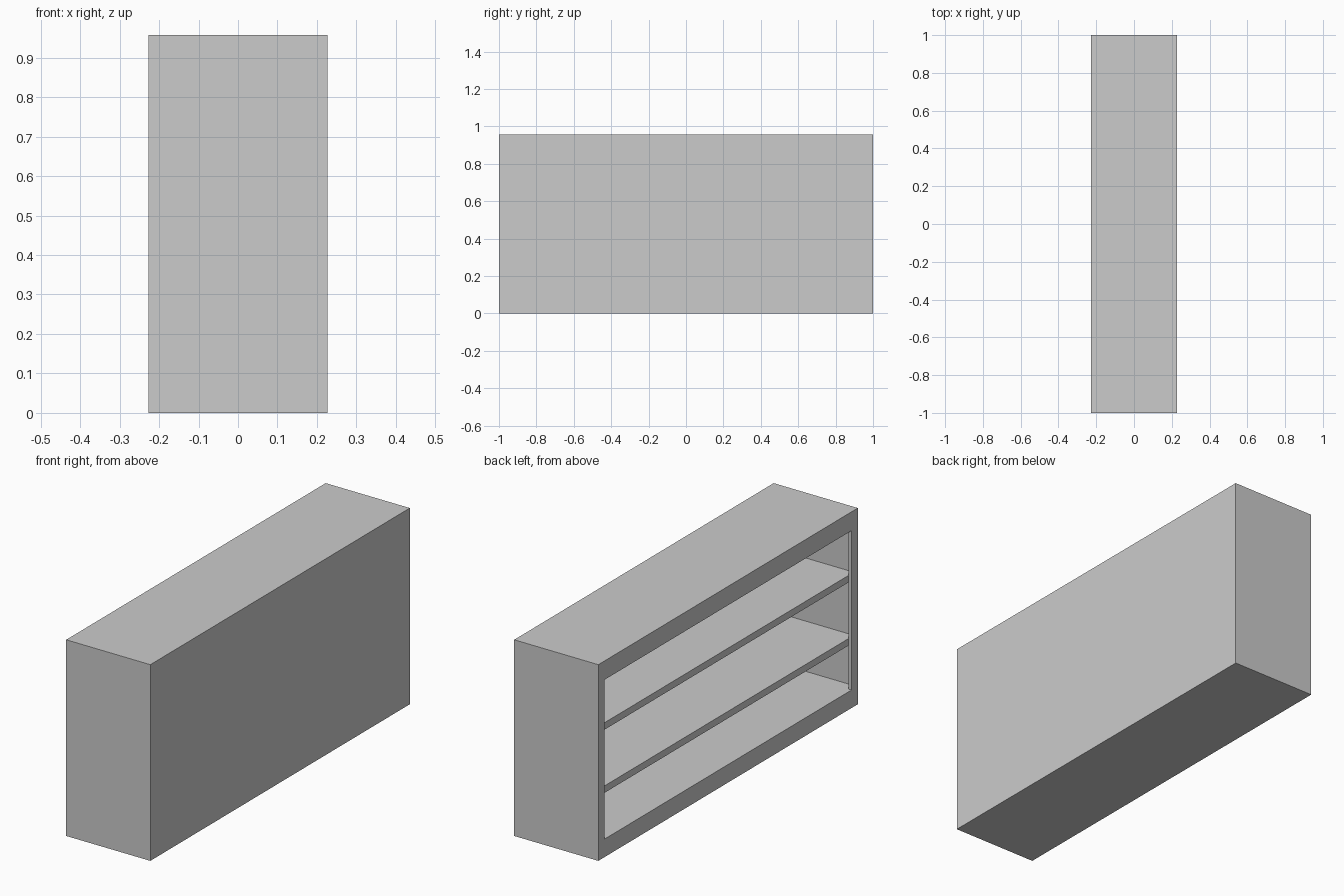
import bpy

if "Cube" in bpy.data.objects:
    bpy.data.objects.remove(bpy.data.objects["Cube"])

W, L, H = 0.227, 1.0, 0.957      # half depth, half length, height
SIDE, BACK = 0.005, 0.01         # thin end panels and back panel
FRAME, STILE = 0.018, 0.048      # front frame thickness and stile width


def box(name, x0, x1, y0, y1, z0, z1):
    bpy.ops.mesh.primitive_cube_add(
        size=1, location=((x0 + x1) / 2, (y0 + y1) / 2, (z0 + z1) / 2))
    ob = bpy.context.object
    ob.name = name
    ob.scale = (x1 - x0, y1 - y0, z1 - z0)
    bpy.ops.object.transform_apply(location=False, rotation=False, scale=True)
    return ob


inner = L - SIDE

# Thick base and top, flush with the open side
box("base", -W, W, -inner, inner, 0, 0.088)
box("top", -W, W, -inner, inner, 0.865, H)

# Closed back on the +x side
box("back_panel", W - BACK, W, -inner, inner, 0.088, 0.865)

# End panels and the front stiles that hide their inner corners
for label, s in (("left", 1), ("right", -1)):
    box(label + "_end_panel", -W, W, *sorted((s * inner, s * L)), 0, H)
    box(label + "_stile", -W, -W + FRAME,
        *sorted((s * (L - STILE), s * inner)), 0.088, 0.865)

# Two shelves set just behind the stiles
for label, top in (("lower", 0.333), ("upper", 0.641)):
    box(label + "_shelf", -W + FRAME, W - BACK, -inner, inner, top - 0.034, top)
